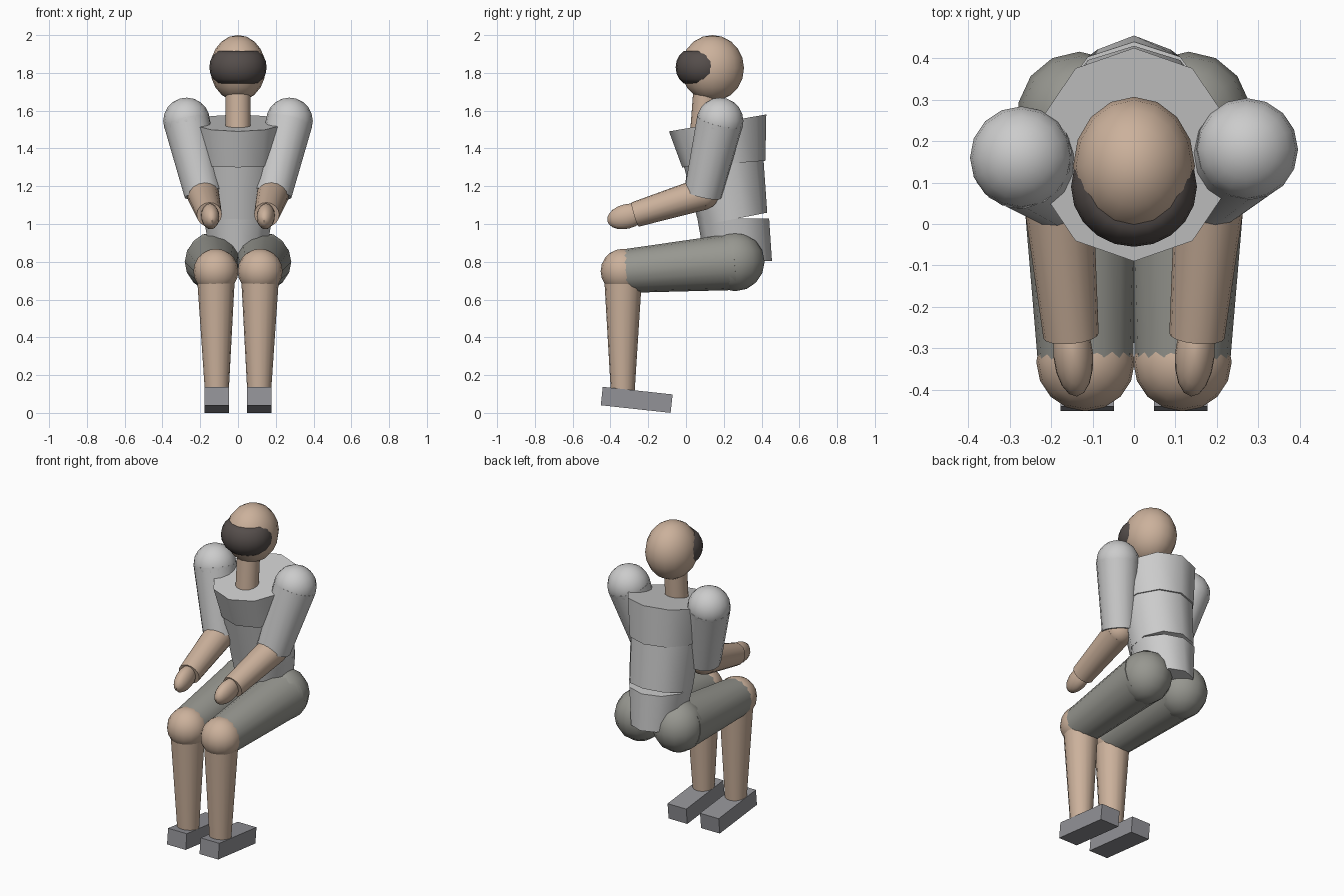
import bpy, bmesh, math
from mathutils import Vector, Matrix

if "Cube" in bpy.data.objects:
    bpy.data.objects.remove(bpy.data.objects["Cube"])


def material(name, rgb):
    m = bpy.data.materials.new(name)
    m.diffuse_color = (*rgb, 1)
    m.use_nodes = True
    m.node_tree.nodes["Principled BSDF"].inputs["Base Color"].default_value = m.diffuse_color
    return m


skin = material("skin", (0.60, 0.44, 0.33))
trousers = material("trousers", (0.31, 0.31, 0.28))
dark = material("dark", (0.09, 0.075, 0.07))
shoe = material("shoe", (0.29, 0.29, 0.31))


def finish(name, bm, mat=None):
    bmesh.ops.recalc_face_normals(bm, faces=bm.faces)
    me = bpy.data.meshes.new(name)
    bm.to_mesh(me)
    bm.free()
    ob = bpy.data.objects.new(name, me)
    bpy.context.collection.objects.link(ob)
    if mat:
        me.materials.append(mat)
    return ob


def ball(name, centre, radii, mat=None, pitch=0, yaw=0, seg=16, flat=None):
    bm = bmesh.new()
    bmesh.ops.create_uvsphere(bm, u_segments=seg, v_segments=seg * 5 // 8, radius=1)
    for v in bm.verts:
        v.co = Vector([a * b for a, b in zip(v.co, radii)])
        if flat:
            v.co.z = max(-flat, min(flat, v.co.z))
    bm.transform(Matrix.Translation(centre) @ Matrix.Rotation(yaw, 4, 'Z')
                 @ Matrix.Rotation(pitch, 4, 'X'))
    return finish(name, bm, mat)


def limb(name, a, b, ra, rb, mat=None, seg=16):
    a, b = Vector(a), Vector(b)
    bm = bmesh.new()
    bmesh.ops.create_cone(bm, cap_ends=True, segments=seg, radius1=ra, radius2=rb,
                          depth=(b - a).length)
    rot = (b - a).to_track_quat('Z', 'Y').to_matrix().to_4x4()
    bm.transform(Matrix.Translation((a + b) / 2) @ rot)
    return finish(name, bm, mat)


def trunk(name, rings, n=10):
    # each ring: front (y, z), back (y, z), half width
    bm = bmesh.new()
    loops = []
    for f, b, rx in rings:
        f, b = Vector(f), Vector(b)
        loop = []
        for i in range(n):
            t = 2 * math.pi * i / n
            p = (f + b) / 2 + (b - f) / 2 * math.cos(t)
            loop.append(bm.verts.new((rx * math.sin(t), p.x, p.y)))
        loops.append(loop)
    for p, q in zip(loops, loops[1:]):
        for i in range(n):
            j = (i + 1) % n
            bm.faces.new((p[i], p[j], q[j], q[i]))
    bm.faces.new(loops[0])
    bm.faces.new(loops[-1])
    return finish(name, bm)


# Head, face cover and neck
ball("head", (0, 0.14, 1.825), (0.147, 0.167, 0.175), skin)
ball("face_cover", (0, 0.09, 1.83), (0.152, 0.145, 0.125), dark, seg=20, flat=0.085)
limb("neck", (0, 0.09, 1.50), (0, 0.105, 1.70), 0.067, 0.067, skin)

# Torso in three tilted sections
trunk("chest", [((-0.02, 1.30), (0.42, 1.335), 0.215), ((-0.09, 1.49), (0.425, 1.58), 0.24)])
trunk("abdomen", [((0.07, 0.99), (0.43, 1.06), 0.19), ((-0.015, 1.32), (0.41, 1.345), 0.21)])
trunk("pelvis", [((0.10, 0.80), (0.455, 0.805), 0.15), ((0.06, 1.03), (0.44, 1.03), 0.19)])

for s, side in ((-1, "right"), (1, "left")):
    # Arm
    sh = (0.272 * s, 0.17 + 0.01 * s, 1.545)
    elbow = (0.185 * s, 0.09, 1.16)
    wrist = (0.152 * s, -0.27, 1.05)
    ball(side + "_shoulder", sh, (0.124,) * 3)
    limb(side + "_upper_arm", sh, elbow, 0.124, 0.10)
    ball(side + "_elbow", elbow, (0.085,) * 3, skin)
    limb(side + "_forearm", elbow, wrist, 0.086, 0.067, skin)
    ball(side + "_hand", (0.147 * s, -0.315, 1.04), (0.048, 0.105, 0.065), skin,
         pitch=math.radians(14), yaw=math.radians(-5 * s))

    # Leg
    hip = (0.132 * s, 0.26, 0.80)
    knee = (0.117 * s, -0.333, 0.75)
    ankle = (0.112 * s, -0.335, 0.11)
    ball(side + "_hip", hip, (0.15, 0.156, 0.156), trousers, seg=14)
    limb(side + "_thigh", hip, knee, 0.15, 0.115, trousers)
    ball(side + "_knee", knee, (0.119,) * 3, skin)
    limb(side + "_shin", knee, ankle, 0.102, 0.063, skin)

    # Foot: a slab tilted up at the toe
    bm = bmesh.new()
    bmesh.ops.create_cube(bm, size=1)
    bm.transform(Matrix.Translation((0.113 * s, -0.261, 0.069))
                 @ Matrix.Rotation(math.radians(-6.2), 4, 'X')
                 @ Matrix.Diagonal((0.13, 0.372, 0.098, 1)))
    finish(side + "_foot", bm, shoe)

# Smooth the round forms, keep rims sharp
bpy.ops.object.select_all(action='SELECT')
bpy.context.view_layer.objects.active = bpy.data.objects["head"]
bpy.ops.object.shade_smooth_by_angle(angle=math.radians(45))
